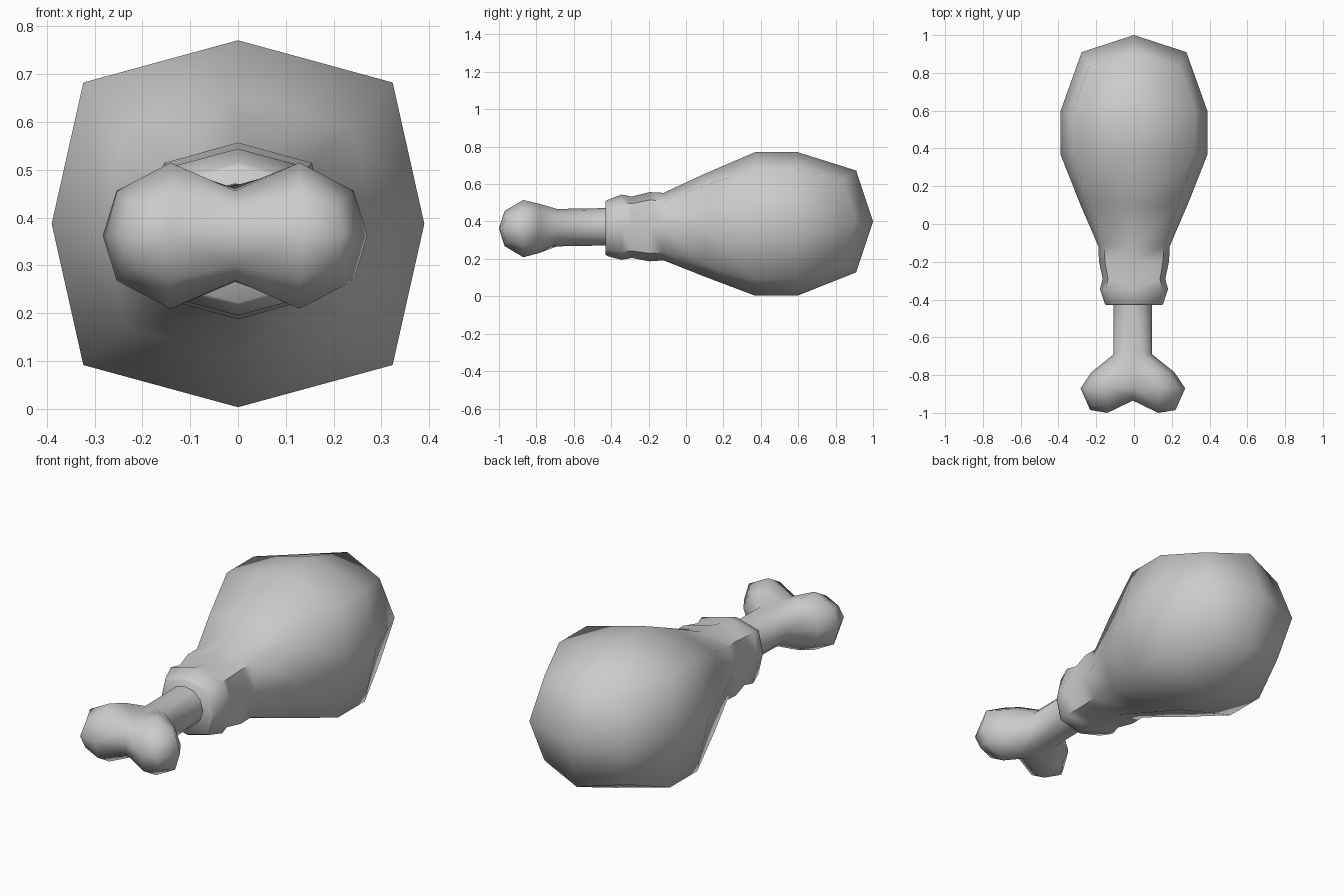
import bpy, bmesh, math

if "Cube" in bpy.data.objects:
    bpy.data.objects.remove(bpy.data.objects["Cube"])


def loft(bm, rings):
    # Bridge successive closed rings of points with quads
    loops = [[bm.verts.new(p) for p in r] for r in rings]
    for a, b in zip(loops, loops[1:]):
        n = len(a)
        for i in range(n):
            j = (i + 1) % n
            bm.faces.new((a[i], a[j], b[j], b[i]))
    return loops


def finish(bm, name, angle):
    bmesh.ops.recalc_face_normals(bm, faces=bm.faces)
    me = bpy.data.meshes.new(name)
    bm.to_mesh(me)
    bm.free()
    ob = bpy.data.objects.new(name, me)
    bpy.context.collection.objects.link(ob)
    bpy.ops.object.select_all(action='DESELECT')
    ob.select_set(True)
    bpy.context.view_layer.objects.active = ob
    bpy.ops.object.shade_smooth_by_angle(angle=math.radians(angle))
    return ob


def meat_ring(y, w, top, bottom, k=0.83, m=0.77, dy=0.0):
    # Squarish octagon; diagonals scaled by k, m and shifted along y by dy
    c, h = (top + bottom) / 2, (top - bottom) / 2
    shape = [(0, 1), (k, m), (1, 0), (k, -m), (0, -1), (-k, -m), (-1, 0), (-k, m)]
    return [(x * w, y + (dy if x and z else 0), c + z * h) for x, z in shape]


# Meat: rounded drum tapering to a wrinkled neck
bm = bmesh.new()
loops = loft(bm, [
    meat_ring(-0.43, 0.148, 0.508, 0.222),
    meat_ring(-0.42, 0.155, 0.515, 0.215),
    meat_ring(-0.345, 0.18, 0.544, 0.195),
    meat_ring(-0.29, 0.166, 0.533, 0.205),
    meat_ring(-0.195, 0.186, 0.557, 0.187),
    meat_ring(-0.12, 0.188, 0.553, 0.192),
    meat_ring(0.10, 0.283, 0.655, 0.105),
    meat_ring(0.37, 0.39, 0.771, 0.003),
    meat_ring(0.595, 0.39, 0.771, 0.003),
    meat_ring(0.91, 0.277, 0.672, 0.128, 0.86, 0.82, -0.07),
])
bm.faces.new(loops[0])
tip = bm.verts.new((0, 1.0, 0.40))
end = loops[-1]
for i in range(8):
    bm.faces.new((end[i], end[(i + 1) % 8], tip))
finish(bm, "meat", 60)


def bone_ring(quarter, cz, cx=-0.006):
    # Quarter outline (x, y, z) from top centre to outer side, mirrored both ways
    right = quarter + [(x, y, -z) for x, y, z in reversed(quarter[:-1])]
    left = [(-x, y, z) for x, y, z in reversed(right[1:-1])]
    return [(x + cx, y, z + cz) for x, y, z in right + left]


# Bone: shaft flaring into a two-lobed knuckle
shaft = [(0, 0.1), (0.052, 0.088), (0.088, 0.05), (0.102, 0)]
flare = [(0, 0.098), (0.10, 0.132), (0.185, 0.085), (0.22, 0)]
bm = bmesh.new()
loops = loft(bm, [
    bone_ring([(x, -0.40, z) for x, z in shaft], 0.372),
    bone_ring([(x, -0.69, z) for x, z in shaft], 0.367),
    bone_ring([(x, -0.785, z) for x, z in flare], 0.363),
    bone_ring([(0, -0.865, 0.094), (0.135, -0.87, 0.153),
               (0.248, -0.87, 0.094), (0.277, -0.87, 0)], 0.362),
    bone_ring([(0, -0.92, 0.062), (0.135, -0.97, 0.094),
               (0.212, -0.96, 0.066), (0.226, -0.985, 0)], 0.362),
])
bm.faces.new(loops[0])
# Knuckle end: a fan round each lobe tip
r = loops[-1]
mid = bm.verts.new((-0.006, -0.935, 0.362))
for s, idx in ((1, range(0, 7)), (-1, range(6, 13))):
    lobe = bm.verts.new((s * 0.135 - 0.006, -1.0, 0.362))
    rim = [r[i % 12] for i in idx]
    for a, b in zip(rim, rim[1:]):
        bm.faces.new((a, b, lobe))
    bm.faces.new((rim[0], lobe, mid))
    bm.faces.new((rim[-1], mid, lobe))
finish(bm, "bone", 75)
